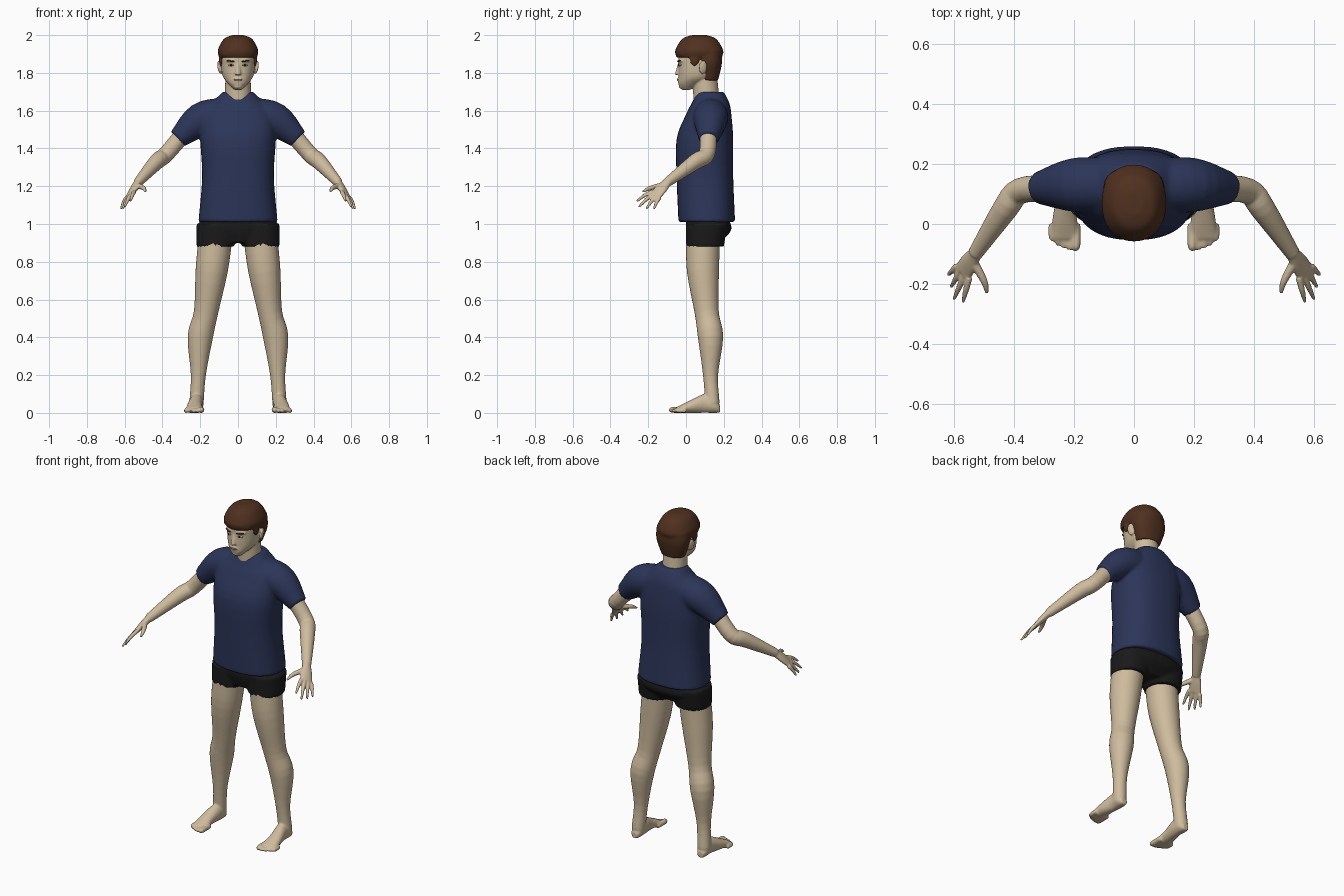
import bpy, bmesh, math
from mathutils import Vector, Matrix

cube = bpy.data.objects.get("Cube")
if cube:
    bpy.data.objects.remove(cube, do_unlink=True)

X, Y, Z = Matrix.Identity(3)


def material(name, *colour):
    mat = bpy.data.materials.new(name)
    mat.use_nodes = True
    mat.diffuse_color = (*colour, 1)
    shader = mat.node_tree.nodes["Principled BSDF"]
    shader.inputs["Base Color"].default_value = (*colour, 1)
    return mat


skin = material("skin", .62, .5, .34)
navy = material("navy cloth", .025, .036, .1)
black = material("black cloth", .01, .01, .01)
brown = material("brown hair", .08, .03, .014)
white = material("eye white", .6, .55, .5)
dark = material("dark iris", .01, .01, .01)
lip = material("lips", .4, .26, .18)


def smooth_path(sections, steps=4):
    """Catmull-Rom through the sections, radii included."""
    points = [Vector(section) for section in sections]
    before = points[0] * 2 - points[1]
    after = points[-1] * 2 - points[-2]
    points = [before, *points, after]
    path = []
    for before, start, end, after in zip(points, points[1:], points[2:], points[3:]):
        leave, arrive = (end - before) / 2, (after - start) / 2
        for step in range(steps):
            t = step / steps
            blend = t * t * (3 - 2 * t)
            path.append(start.lerp(end, blend) + leave * t * (1 - t) ** 2
                        - arrive * t * t * (1 - t))
    return path + [points[-2]]


def loft(bm, sections, ref=X, axis=None, power=2, sides=32):
    """Skin sections (x, y, z, radius along ref, other radius) into a capped tube."""
    path = smooth_path(sections)
    rings = []
    for i, section in enumerate(path):
        centre = Vector(section[:3])
        ahead = Vector(path[min(i + 1, len(path) - 1)][:3])
        behind = Vector(path[max(i - 1, 0)][:3])
        along = axis or (ahead - behind).normalized()
        wide = (ref - along * ref.dot(along)).normalized()
        deep = along.cross(wide)
        ring = []
        for k in range(sides):
            angle = math.tau * k / sides
            c, s = (math.copysign(abs(n) ** (2 / power), n)
                    for n in (math.cos(angle), math.sin(angle)))
            ring.append(bm.verts.new(centre + wide * c * section[3] + deep * s * section[4]))
        rings.append(ring)
    for low, high in zip(rings, rings[1:]):
        for k in range(sides):
            bm.faces.new((low[k - 1], low[k], high[k], high[k - 1]))
    bm.faces.new(rings[0][::-1])
    bm.faces.new(rings[-1])


def stack(bm, *levels, power=2, x=0):
    """Upright loft from levels (height, y, half width, half depth)."""
    loft(bm, [(x, y, z, wide, deep) for z, y, wide, deep in levels], X, Z, power)


def limb(bm, *joints, ref=Y, sides=32):
    """Round tube through joints (point, radius)."""
    loft(bm, [(*point, radius, radius) for *point, radius in joints], ref, sides=sides)


def blob(bm, centre, size, spin=0, tilt=0):
    matrix = (Matrix.Translation(centre) @ Matrix.Rotation(spin, 4, "Z")
              @ Matrix.Rotation(tilt, 4, "Y") @ Matrix.Diagonal((*size, 1)))
    bmesh.ops.create_uvsphere(bm, u_segments=24, v_segments=14, radius=1, matrix=matrix)


def finish(name, bm, mat, voxel=None, mirror=False):
    """Fuse the overlapping volumes into one smooth surface."""
    bmesh.ops.recalc_face_normals(bm, faces=bm.faces)
    for face in bm.faces:
        face.smooth = True
    mesh = bpy.data.meshes.new(name)
    bm.to_mesh(mesh)
    bm.free()
    mesh.materials.append(mat)
    obj = bpy.data.objects.new(name, mesh)
    bpy.context.scene.collection.objects.link(obj)
    if voxel:
        fuse = obj.modifiers.new("fuse", "REMESH")
        fuse.mode = "VOXEL"
        fuse.voxel_size = voxel
        fuse.use_smooth_shade = True
        relax = obj.modifiers.new("relax", "SMOOTH")
        relax.factor, relax.iterations = .5, 4
    if mirror:
        obj.modifiers.new("mirror", "MIRROR")


# Shirt: torso and short sleeves
bm = bmesh.new()
stack(bm, (1.01, .11, .21, .15), (1.25, .1, .19, .15), (1.45, .1, .2, .15),
      (1.58, .12, .19, .12), (1.64, .13, .14, .1), (1.7, .13, .08, .07), power=2.4)
for side in (1, -1):
    limb(bm, (side * .08, .13, 1.58, .09), (side * .2, .13, 1.55, .09),
         (side * .32, .12, 1.45, .053))
finish("shirt", bm, navy, .009)

# Shorts: hips and two leg openings
bm = bmesh.new()
stack(bm, (1.04, .11, .19, .11), (.97, .12, .21, .12), (.9, .1, .13, .08), power=2.3)
for side in (1, -1):
    stack(bm, (1, .11, .1, .11), (.88, .1, .1, .1), power=2.2, x=side * .12)
finish("shorts", bm, black, .008)

# Legs
bm = bmesh.new()
limb(bm, (.12, .09, .92, .09), (.14, .09, .75, .085), (.17, .11, .53, .064),
     (.2, .13, .4, .067), (.21, .13, .2, .04), (.22, .14, .05, .038))

# Feet: each section rests on the ground, so its height is its radius
foot = [(.22, .18, .02, .02), (.22, .15, .04, .035), (.22, .1, .05, .036),
        (.23, .03, .035, .04), (.23, -.05, .015, .048)]
loft(bm, [(x, y, rise, wide, rise) for x, y, rise, wide in foot], X, Y)
for toe in range(5):
    r = .012 if toe else .016
    x = .194 + .02 * toe
    tip = .002 * toe ** 2 - .09
    limb(bm, (x, 0, r, r), (x, tip + .02, r, r), (x, tip, r, r / 2), ref=X, sides=16)
finish("legs", bm, skin, .006, mirror=True)

# Arms
bm = bmesh.new()
limb(bm, (.27, .12, 1.5, .046), (.38, .11, 1.37, .043), (.43, .05, 1.33, .042),
     (.53, -.1, 1.22, .025))

# Hands: palm, four fingers and thumb
wrist = Vector((.53, -.1, 1.22))
index, pinky = Vector((.55, -.18, 1.17)), Vector((.59, -.14, 1.14))
across = (pinky - index).normalized()
knuckles = index.lerp(pinky, .5)
loft(bm, [(*wrist, .024, .02), (*wrist.lerp(knuckles, .5), .034, .018),
          (*knuckles, .037, .013)], across)
tips = [(.57, -.26, 1.12), (.6, -.25, 1.09), (.61, -.21, 1.08), (.62, -.17, 1.08)]
for finger, tip in enumerate(tips):
    base = index.lerp(pinky, finger / 3)
    bend = base.lerp(Vector(tip), .5) + Z * .006
    limb(bm, (*base, .012), (*bend, .01), (*tip, .006), ref=across, sides=16)
limb(bm, (*wrist.lerp(index, .3), .016), (.5, -.19, 1.19, .012), (.49, -.23, 1.17, .006),
     ref=Z, sides=16)
finish("arms", bm, skin, .0045, mirror=True)

# Head with neck, nose, chin, brow and ears
bm = bmesh.new()
stack(bm, (1.63, .11, .07, .07), (1.78, .1, .067, .065))
stack(bm, (1.71, 0, .02, .02), (1.74, .02, .05, .06), (1.78, .06, .08, .1),
      (1.84, .07, .09, .11), (1.9, .07, .09, .11), (1.97, .07, .07, .09), power=2.2)
stack(bm, (1.86, -.03, .01, .01), (1.79, -.04, .017, .02))
blob(bm, (0, -.02, 1.73), (.026, .018, .016))
blob(bm, (0, -.03, 1.765), (.03, .016, .018))
for side in (1, -1):
    blob(bm, (side * .036, -.028, 1.864), (.03, .012, .009), side * .35)
    blob(bm, (side * .097, .09, 1.83), (.009, .023, .036), side * .35, side * .15)
finish("head", bm, skin, .0045)

# Hair: crown, nape, sideburns and fringe
bm = bmesh.new()
stack(bm, (1.88, .07, .1, .12), (1.92, .07, .107, .127), (1.98, .07, .075, .09),
      (2, .07, .03, .04), power=2.2)
stack(bm, (1.76, .12, .07, .05), (1.85, .12, .1, .07), (1.92, .11, .1, .08), power=2.3)
for side in (1, -1):
    blob(bm, (side * .09, .045, 1.87), (.011, .025, .035))
    blob(bm, (side * .06, -.02, 1.9), (.03, .016, .016), side * .6)
finish("hair", bm, brown, .006)

# Eyes and eyebrows: name, material, centre, size, tilt
details = [("eye", white, (.037, -.032, 1.841), (.016, .008, .006), 0),
           ("iris", dark, (.036, -.037, 1.841), (.007, .005, .006), 0),
           ("eyebrow", brown, (.04, -.037, 1.863), (.023, .006, .004), -.1)]
for side, label in ((1, "left_"), (-1, "right_")):
    for part, mat, (x, y, z), size, tilt in details:
        bm = bmesh.new()
        blob(bm, (side * x, y, z), size, side * .35, side * tilt)
        finish(label + part, bm, mat)

# Mouth
bm = bmesh.new()
blob(bm, (0, -.043, 1.764), (.024, .006, .005))
finish("mouth", bm, lip)
